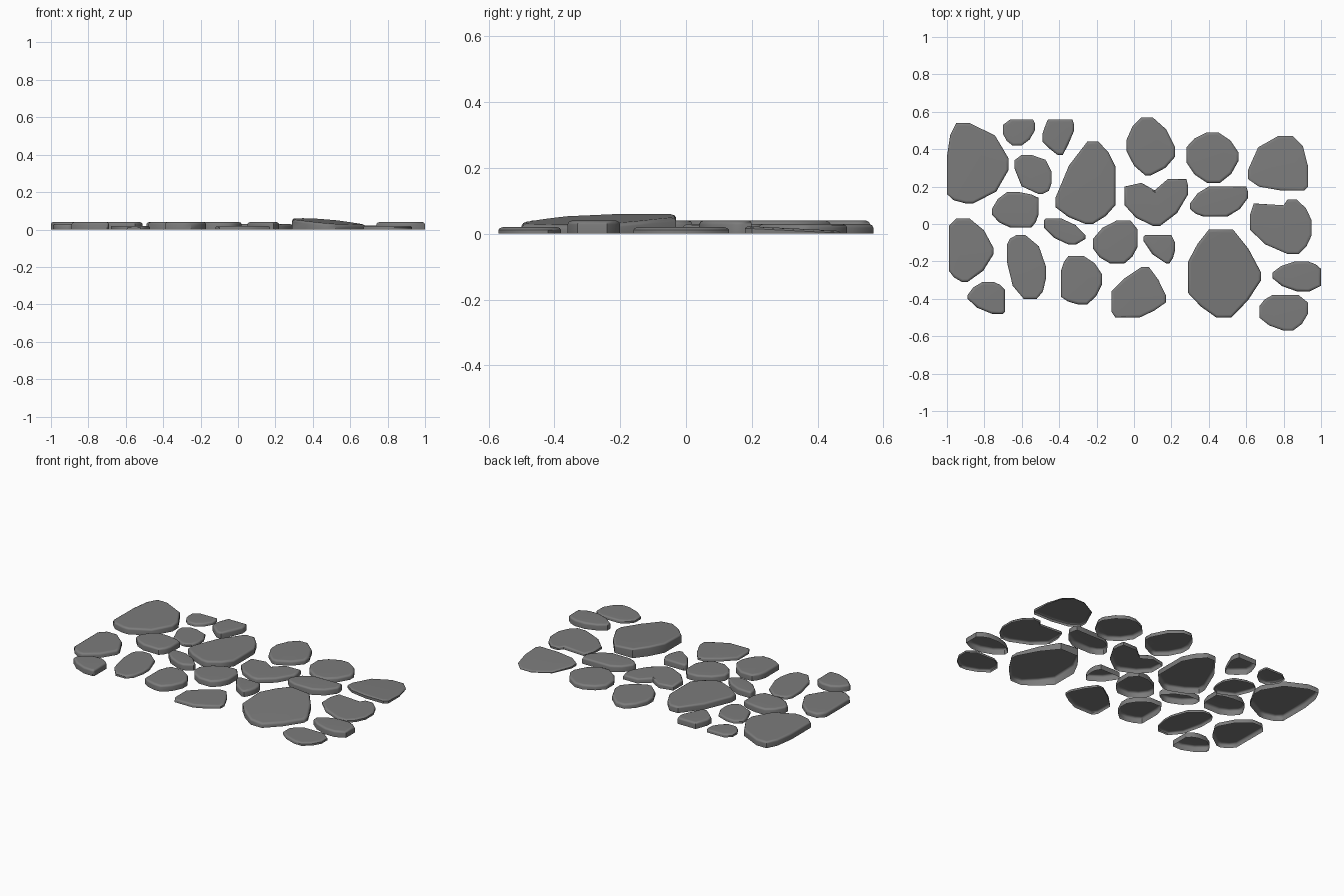
import bpy
import bmesh
from math import radians
from mathutils import Vector

if "Cube" in bpy.data.objects:
    bpy.data.objects.remove(bpy.data.objects["Cube"], do_unlink=True)

stone_grey = bpy.data.materials.new("stone_grey")
stone_grey.use_nodes = True
grey = (0.2, 0.2, 0.2, 1)
stone_grey.diffuse_color = grey
stone_grey.node_tree.nodes["Principled BSDF"].inputs["Base Color"].default_value = grey

UNIT = 0.01       # plan sizes are given in hundredths
THICK, MEDIUM, THIN = 0.04, 0.03, 0.02


def cut_corner(start, end, corner, fullness):
    """Extra point that rounds a long cut corner towards the full corner."""
    start, end, corner = Vector(start), Vector(end), Vector(corner)
    if (end - start).length < 7:
        return []
    return [((start + end) / 2).lerp(corner, fullness)]


def outline(across, deep, back, right, front, left, notch, fullness):
    """Anticlockwise outline: a box with one flat run on each side."""
    (x0, x1), (y0, y1) = across, deep
    runs = [
        ((x1, right[0]), (x1, right[1]), (x1, y1)),
        ((back[1], y1), (back[0], y1), (x0, y1)),
        ((x0, left[1]), (x0, left[0]), (x0, y0)),
        ((front[0], y0), (front[1], y0), (x1, y0)),
    ]
    points = []
    for i, (start, end, corner) in enumerate(runs):
        points += [Vector(start), Vector(end)]
        if i == 1 and notch:
            points += [Vector(p) for p in notch]
        else:
            points += cut_corner(end, runs[(i + 1) % len(runs)][0], corner, fullness)
    return [p * UNIT for p in points]


def stone(name, height, across, deep, back, right, front, left,
          notch=None, tilt=(0, 0), fullness=0.2):
    """Open-bottomed slab with a rounded rim and an optional tilted top."""
    points = outline(across, deep, back, right, front, left, notch, fullness)
    centre = sum(points, Vector((0, 0))) / len(points)
    rim = min(0.012, 0.4 * height)
    bm = bmesh.new()

    def ring(inset, z, lean):
        verts = []
        for p in points:
            q = p + (centre - p).normalized() * inset
            verts.append(bm.verts.new((*q, z + lean * (q - centre).dot(Vector(tilt)))))
        return verts

    # Ground edge, top of the wall, middle of the rim, top face
    rings = [ring(0, 0, 0), ring(0, height - rim, 1),
             ring(0.005, height - 0.35 * rim, 1), ring(0.016, height, 1)]
    for low, high in zip(rings, rings[1:]):
        for i in range(len(points)):
            j = (i + 1) % len(points)
            bm.faces.new((low[i], low[j], high[j], high[i]))
    bm.faces.new(rings[-1])

    mesh = bpy.data.meshes.new(name)
    bm.to_mesh(mesh)
    bm.free()
    mesh.materials.append(stone_grey)
    mesh.shade_smooth()
    mesh.set_sharp_from_angle(angle=radians(42))
    obj = bpy.data.objects.new(name, mesh)
    bpy.context.collection.objects.link(obj)
    normals = obj.modifiers.new("flat_top_shading", "WEIGHTED_NORMAL")
    normals.keep_sharp = True


# Back row
stone("back_corner_slab", THICK, (-100, -67), (11, 54),
      back=(-95, -88), right=(29, 35), front=(-90, -86), left=(16, 36), fullness=0.3)
stone("back_small_stone", THIN, (-70, -53), (42, 56),
      back=(-66, -54), right=(50, 54), front=(-65, -60), left=(48, 53))
stone("back_wedge_stone", THICK, (-49, -32), (37, 56),
      back=(-46, -33), right=(50, 53), front=(-41, -38), left=(44, 48), fullness=0.05)
stone("back_middle_stone", MEDIUM, (-4, 22), (26, 57),
      back=(4, 10), right=(36, 41), front=(6, 9), left=(39, 45))
stone("back_round_stone", MEDIUM, (28, 56), (22, 49),
      back=(39, 45), right=(34, 38), front=(39, 46), left=(33, 41))
stone("back_end_stone", 0.017, (61, 93), (18, 47),
      back=(77, 85), right=(20, 31), front=(78, 91), left=(24, 29),
      tilt=(0, -0.05), fullness=0.33)

# Middle rows
stone("inner_oval_stone", THIN, (-64, -44), (16, 37),
      back=(-60, -55), right=(22, 28), front=(-51, -49), left=(30, 34), fullness=0.4)
stone("inner_tall_slab", THICK, (-42, -10), (0, 44),
      back=(-25, -19), right=(10, 31), front=(-26, -22), left=(9, 14), fullness=0.15)
stone("long_stone", THICK, (30, 61), (4, 20),
      back=(40, 60), right=(14, 17), front=(37, 50), left=(8, 11))
stone("notched_stone", MEDIUM, (-5, 29), (-1, 24),
      back=(18, 28), right=(16, 20), front=(10, 14), left=(10, 20),
      notch=[(11, 18), (4, 22)])
stone("end_notched_slab", THIN, (62, 95), (-16, 13),
      back=(82, 87), right=(-6, 2), front=(82, 88), left=(-3, 5),
      notch=[(80, 10), (64, 11)])
stone("inner_wide_stone", THICK, (-76, -51), (-2, 17),
      back=(-68, -61), right=(5, 14), front=(-66, -55), left=(5, 8))
stone("slanted_sliver", THICK, (-48, -26), (-11, 3),
      back=(-47, -39), right=(-8, -6), front=(-35, -31), left=(-2, 2))
stone("centre_stone", THICK, (-22, 2), (-21, 2),
      back=(-9, -2), right=(-12, -3), front=(-13, -5), left=(-13, -8))
stone("centre_chip", THICK, (5, 22), (-21, -6),
      back=(6, 20), right=(-14, -10), front=(17, 19), left=(-9, -7))

# Front rows
stone("side_slab", MEDIUM, (-99, -75), (-31, 3),
      back=(-95, -88), right=(-16, -13), front=(-92, -89), left=(-25, -1))
stone("front_oval_stone", THIN, (-68, -47), (-40, -6),
      back=(-63, -58), right=(-29, -23), front=(-59, -52), left=(-20, -11), fullness=0.3)
stone("front_block_stone", THICK, (-39, -17), (-43, -17),
      back=(-35, -27), right=(-32, -27), front=(-30, -25), left=(-39, -25))
stone("front_triangle_stone", THIN, (-12, 17), (-50, -23),
      back=(4, 8), right=(-42, -38), front=(-10, 3), left=(-47, -36), fullness=0.1)
stone("large_tilted_slab", 0.043, (29, 68), (-50, -3),
      back=(40, 53), right=(-30, -26), front=(44, 52), left=(-37, -20),
      tilt=(-0.08, 0.045), fullness=0.1)
stone("end_block_stone", THICK, (74, 100), (-36, -20),
      back=(86, 93), right=(-33, -24), front=(87, 94), left=(-29, -26))
stone("front_end_stone", THIN, (67, 93), (-57, -38),
      back=(74, 88), right=(-48, -42), front=(80, 85), left=(-50, -44))
stone("front_corner_stone", THICK, (-89, -69), (-48, -31),
      back=(-81, -75), right=(-47, -35), front=(-76, -70), left=(-40, -38))
